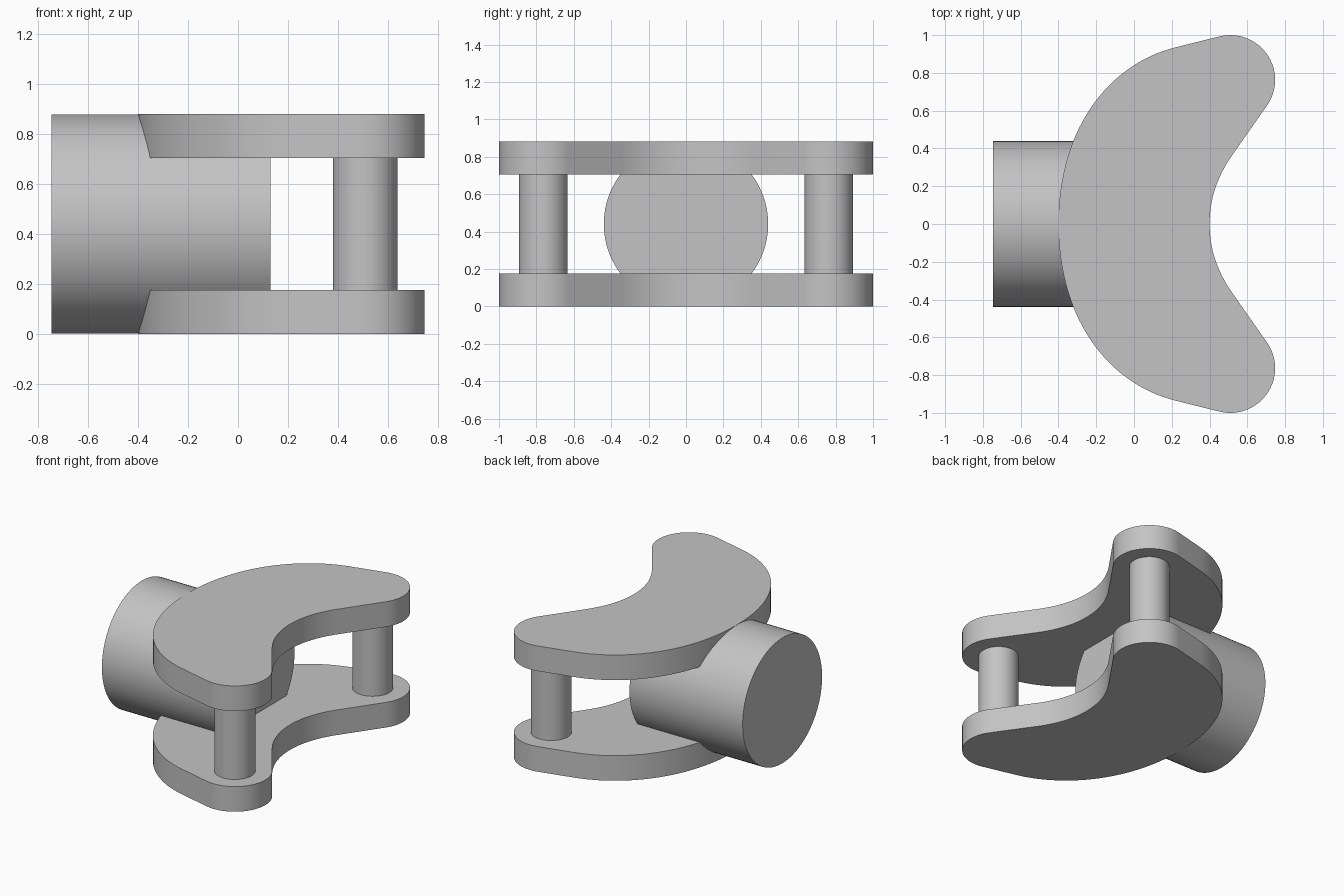
import bpy, bmesh, math
from mathutils import Vector, Matrix
from mathutils.geometry import interpolate_bezier

cube = bpy.data.objects.get("Cube")
if cube:
    bpy.data.objects.remove(cube, do_unlink=True)

HEIGHT = 0.881
PLATE = 0.176
END = Vector((0.51, 0.763))   # centre of the rounded plate ends and posts
END_R = 0.237

grey = bpy.data.materials.new("plain grey")
grey.use_nodes = True
colour = (0.55, 0.55, 0.55, 1)
grey.diffuse_color = colour
grey.node_tree.nodes["Principled BSDF"].inputs["Base Color"].default_value = colour


def finish(name, bm):
    bmesh.ops.recalc_face_normals(bm, faces=bm.faces)
    mesh = bpy.data.meshes.new(name)
    bm.to_mesh(mesh)
    bm.free()
    mesh.materials.append(grey)
    obj = bpy.data.objects.new(name, mesh)
    bpy.context.collection.objects.link(obj)
    bpy.ops.object.select_all(action='DESELECT')
    bpy.context.view_layer.objects.active = obj
    obj.select_set(True)
    bpy.ops.object.shade_smooth_by_angle(angle=math.radians(30))
    return obj


def cylinder(name, radius, length, matrix):
    bm = bmesh.new()
    bmesh.ops.create_cone(bm, cap_ends=True, segments=96, radius1=radius,
                          radius2=radius, depth=length, matrix=matrix)
    return finish(name, bm)


def bezier(a, b, c, d, count):
    return [p.to_2d() for p in interpolate_bezier(*(Vector(p) for p in (a, b, c, d)), count)]


# Half of the crescent outline: outer curve, rounded end, inner curve
half = bezier((-0.4, 0), (-0.4, 0.51), (-0.13, 0.848), (0.22, 0.935), 32)
for i in range(33):
    a = math.radians(104 + (-33.7 - 104) * i / 32)
    half.append(END + END_R * Vector((math.cos(a), math.sin(a))))
half += bezier((0.51, 0.35), (0.44, 0.245), (0.4, 0.13), (0.4, 0), 20)
outline = half + [Vector((p.x, -p.y)) for p in reversed(half[1:-1])]


def plate(name, z):
    bm = bmesh.new()
    face = bm.faces.new([bm.verts.new((p.x, p.y, z)) for p in outline])
    result = bmesh.ops.extrude_face_region(bm, geom=[face])
    top = [v for v in result["geom"] if isinstance(v, bmesh.types.BMVert)]
    bmesh.ops.translate(bm, verts=top, vec=(0, 0, PLATE))
    return finish(name, bm)


plate("lower_plate", 0)
plate("upper_plate", HEIGHT - PLATE)

# Posts joining the two plate ends
for side, y in (("front", -END.y), ("back", END.y)):
    cylinder(side + "_post", 0.13, HEIGHT - 2 * PLATE + 0.02,
             Matrix.Translation((END.x, y, HEIGHT / 2)))

# Round shaft lying along x between the plates
x0, x1 = -0.747, 0.13
cylinder("shaft", HEIGHT / 2 - 0.001, x1 - x0,
         Matrix.Translation(((x0 + x1) / 2, 0, HEIGHT / 2)) @ Matrix.Rotation(math.pi / 2, 4, 'Y'))
